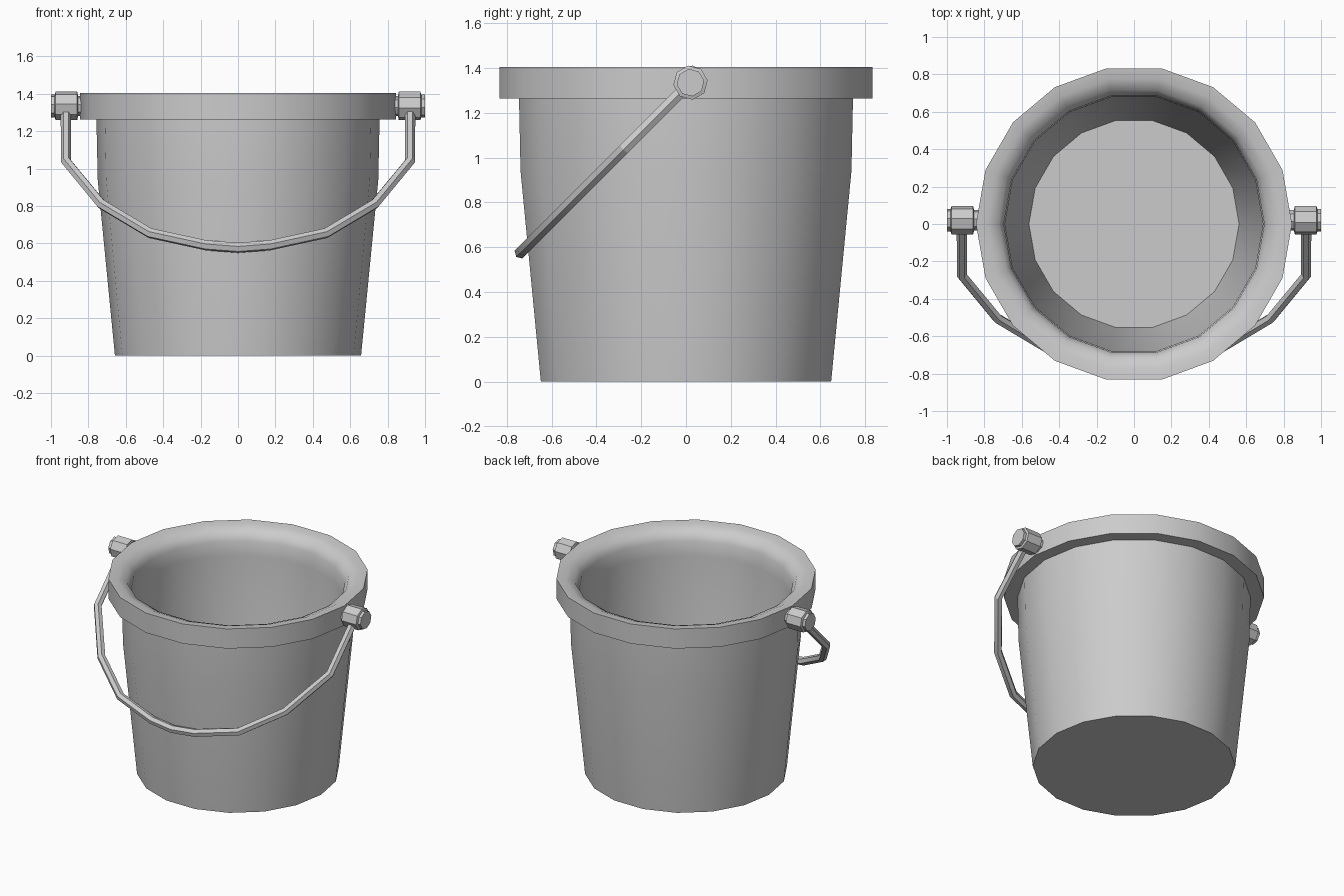
import bpy, bmesh, math
from mathutils import Matrix

if "Cube" in bpy.data.objects:
    bpy.data.objects.remove(bpy.data.objects["Cube"])


def lathe(name, profile, sides, matrix=Matrix(), phase=0.0, angle=50):
    """Spin (radius, height) points around z, cap both ends, then place."""
    bm = bmesh.new()
    rings = []
    for r, z in profile:
        rings.append([bm.verts.new((r * math.cos(phase + 2 * math.pi * i / sides),
                                    r * math.sin(phase + 2 * math.pi * i / sides), z))
                      for i in range(sides)])
    for a, b in zip(rings, rings[1:]):
        for i in range(sides):
            j = (i + 1) % sides
            bm.faces.new((a[i], a[j], b[j], b[i]))
    bm.faces.new(rings[0])
    bm.faces.new(rings[-1])
    bm.transform(matrix)
    bmesh.ops.recalc_face_normals(bm, faces=bm.faces)
    mesh = bpy.data.meshes.new(name)
    bm.to_mesh(mesh)
    bm.free()
    obj = bpy.data.objects.new(name, mesh)
    bpy.context.collection.objects.link(obj)
    smooth(obj, angle)
    return obj


def smooth(obj, angle):
    bpy.ops.object.select_all(action='DESELECT')
    obj.select_set(True)
    bpy.context.view_layer.objects.active = obj
    bpy.ops.object.shade_smooth_by_angle(angle=math.radians(angle))


PIVOT_Y, PIVOT_Z = 0.02, 1.335

# Bucket: outer wall, thick rim, rounded lip, inner wall and floor
lathe("bucket", [(0.658, 0), (0.75, 0.94), (0.757, 1.264), (0.845, 1.264),
                 (0.845, 1.405), (0.785, 1.40), (0.725, 1.375), (0.697, 1.32),
                 (0.69, 1.22), (0.68, 0.94), (0.562, 0.06)], 18)

# Pivot pins on both sides
pin = [(0.055, 0.80), (0.055, 0.855), (0.077, 0.86), (0.077, 0.975),
       (0.062, 0.98), (0.062, 1.0)]
for side, label in ((1, "right"), (-1, "left")):
    place = (Matrix.Translation((0, PIVOT_Y, PIVOT_Z))
             @ Matrix.Rotation(side * math.pi / 2, 4, 'Y'))
    lathe("pivot_pin_" + label, pin, 8, place, math.radians(8), 30)

# Handle: bent hexagonal rod hanging forward at 45 degrees
half = [(0.92, 1.32), (0.92, 1.04), (0.73, 0.81), (0.47, 0.655), (0.17, 0.59)]
path = half + [(0, 0.577)] + [(-x, z) for x, z in reversed(half)]
curve = bpy.data.curves.new("handle", 'CURVE')
curve.dimensions = '3D'
curve.bevel_depth = 0.028
curve.bevel_resolution = 1
curve.use_fill_caps = True
spline = curve.splines.new('POLY')
spline.points.add(len(path) - 1)
for p, (x, z) in zip(spline.points, path):
    p.co = (x, PIVOT_Y - (PIVOT_Z - z), z, 1)
handle = bpy.data.objects.new("handle", curve)
bpy.context.collection.objects.link(handle)
bpy.ops.object.select_all(action='DESELECT')
handle.select_set(True)
bpy.context.view_layer.objects.active = handle
bpy.ops.object.convert(target='MESH')
smooth(bpy.context.view_layer.objects.active, 25)
